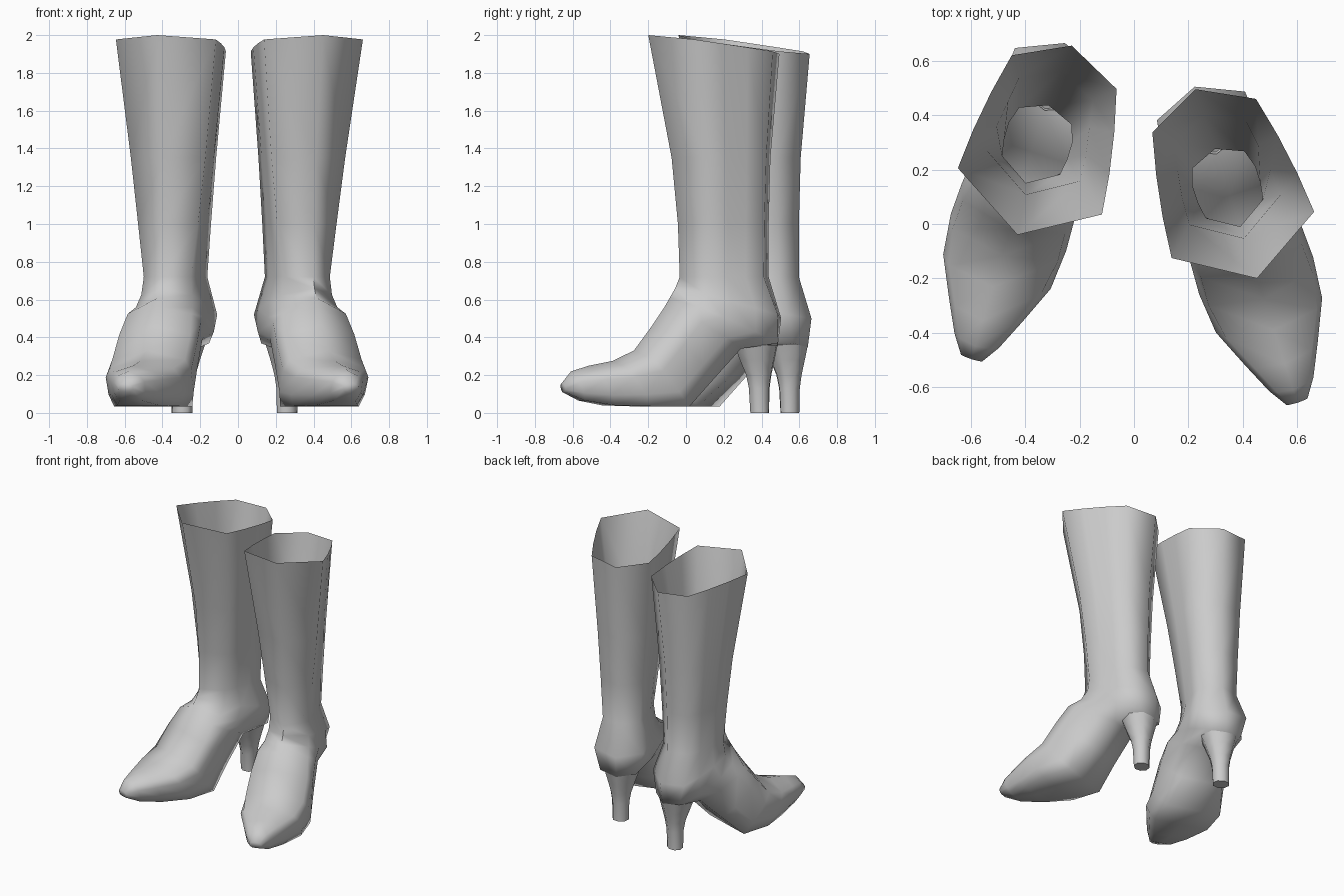
import bpy, bmesh, math
from mathutils import Vector

cube = bpy.data.objects.get("Cube")
if cube:
    bpy.data.objects.remove(cube, do_unlink=True)

grey = bpy.data.materials.new("light grey leather")
grey.use_nodes = True
COL = (0.6, 0.6, 0.6, 1.0)
grey.diffuse_color = COL
grey.node_tree.nodes["Principled BSDF"].inputs["Base Color"].default_value = COL

# Each foot points outwards by this angle, turning about the heel
TURN = math.radians(18)
S, C = math.sin(TURN), math.cos(TURN)
HEEL = Vector((0.26, 0.39))


def place(u, v, z, side):
    """u runs heel to toe, v runs outwards; side 1 = left, -1 = right"""
    x = HEEL.x + S * u + C * v
    y = HEEL.y - C * u + S * v
    if side < 0:  # the other boot stands slightly further back and turned
        x = -(x + 0.035 * (y + 0.66) - 0.02 * z)
        y += 0.16
    return (x, y, z)


def loft(name, rings, side):
    """Skin a list of closed (u, v, z) rings, open at the first, capped at the last"""
    bm = bmesh.new()
    loops = [[bm.verts.new(place(*p, side)) for p in r] for r in rings]
    n = len(loops[0])
    for a, b in zip(loops, loops[1:]):
        for i in range(n):
            j = (i + 1) % n
            bm.faces.new((a[i], a[j], b[j], b[i]))
    bm.faces.new(loops[-1])
    bmesh.ops.recalc_face_normals(bm, faces=bm.faces)
    for f in bm.faces:
        f.smooth = True
    for e in bm.edges:  # crisp rim and heel tip
        e.smooth = e.calc_face_angle(0) < 1.4
    me = bpy.data.meshes.new(name)
    bm.to_mesh(me)
    bm.free()
    me.materials.append(grey)
    ob = bpy.data.objects.new(name, me)
    bpy.context.collection.objects.link(ob)


# Rings from the lining, over the rim, down the shaft, around the ankle, to the toe:
# front (u, z), back (u, z), four half widths, blend from shaft to foot
RINGS = [
    ((0.42, 0.76), (0.12, 0.80), (0.11, 0.12, 0.12, 0.10), 0.0),
    ((0.465, 1.35), (-0.01, 1.35), (0.175, 0.17, 0.155, 0.14), 0.0),
    ((0.62, 2.00), (-0.11, 1.90), (0.275, 0.26, 0.235, 0.20), 0.0),
    ((0.49, 1.35), (-0.06, 1.35), (0.205, 0.195, 0.185, 0.165), 0.0),
    ((0.455, 1.0), (-0.05, 1.0), (0.165, 0.165, 0.155, 0.145), 0.0),
    ((0.445, 0.72), (-0.05, 0.72), (0.13, 0.14, 0.14, 0.13), 0.0),
    ((0.47, 0.66), (-0.12, 0.50), (0.14, 0.17, 0.18, 0.17), 0.1),
    ((0.50, 0.61), (-0.10, 0.35), (0.155, 0.19, 0.19, 0.125), 0.5),
    ((0.53, 0.56), (0.14, 0.34), (0.175, 0.205, 0.175, 0.11), 1.0),
    ((0.60, 0.46), (0.30, 0.18), (0.195, 0.215, 0.19, 0.14), 1.0),
    ((0.70, 0.33), (0.45, 0.035), (0.20, 0.22, 0.21, 0.185), 1.0),
    ((0.82, 0.275), (0.66, 0.035), (0.175, 0.205, 0.205, 0.185), 1.0),
    ((0.95, 0.25), (0.84, 0.04), (0.11, 0.14, 0.14, 0.115), 1.0),
    ((1.05, 0.22), (0.99, 0.065), (0.06, 0.085, 0.085, 0.06), 1.0),
    ((1.10, 0.16), (1.09, 0.11), (0.025, 0.04, 0.04, 0.025), 1.0),
]
SHAFT_T = (0.23, 0.44, 0.65, 0.86)  # side points placed front to back
FOOT_T = (0.16, 0.36, 0.74, 1.0)    # side points placed instep to sole


def boot_ring(front, back, widths, blend):
    f, b = Vector(front), Vector(back)
    ts = [s + (e - s) * blend for s, e in zip(SHAFT_T, FOOT_T)]
    outer = [(f.lerp(b, t), w) for t, w in zip(ts, widths)]
    inner = [(p, -w) for p, w in reversed(outer)]
    pts = [(f, 0)] + outer + [(b, 0)] + inner
    return [(p.x, w, p.y) for p, w in pts]


# Heel levels: z, back u, front u, half width
HEEL_LEVELS = [
    (0.36, -0.10, 0.14, 0.125),
    (0.28, -0.083, 0.11, 0.097),
    (0.20, -0.065, 0.075, 0.072),
    (0.13, -0.055, 0.06, 0.06),
    (0.00, -0.052, 0.052, 0.057),
]


def heel_ring(z, back, front, w):
    mid, half = (back + front) / 2, (front - back) / 2
    angles = [math.tau * i / 8 for i in range(8)]
    return [(mid + half * math.cos(a), w * math.sin(a), z) for a in angles]


for label, side in (("left", 1), ("right", -1)):
    loft(label + "_boot", [boot_ring(*r) for r in RINGS], side)
    loft(label + "_heel", [heel_ring(*h) for h in HEEL_LEVELS], side)
